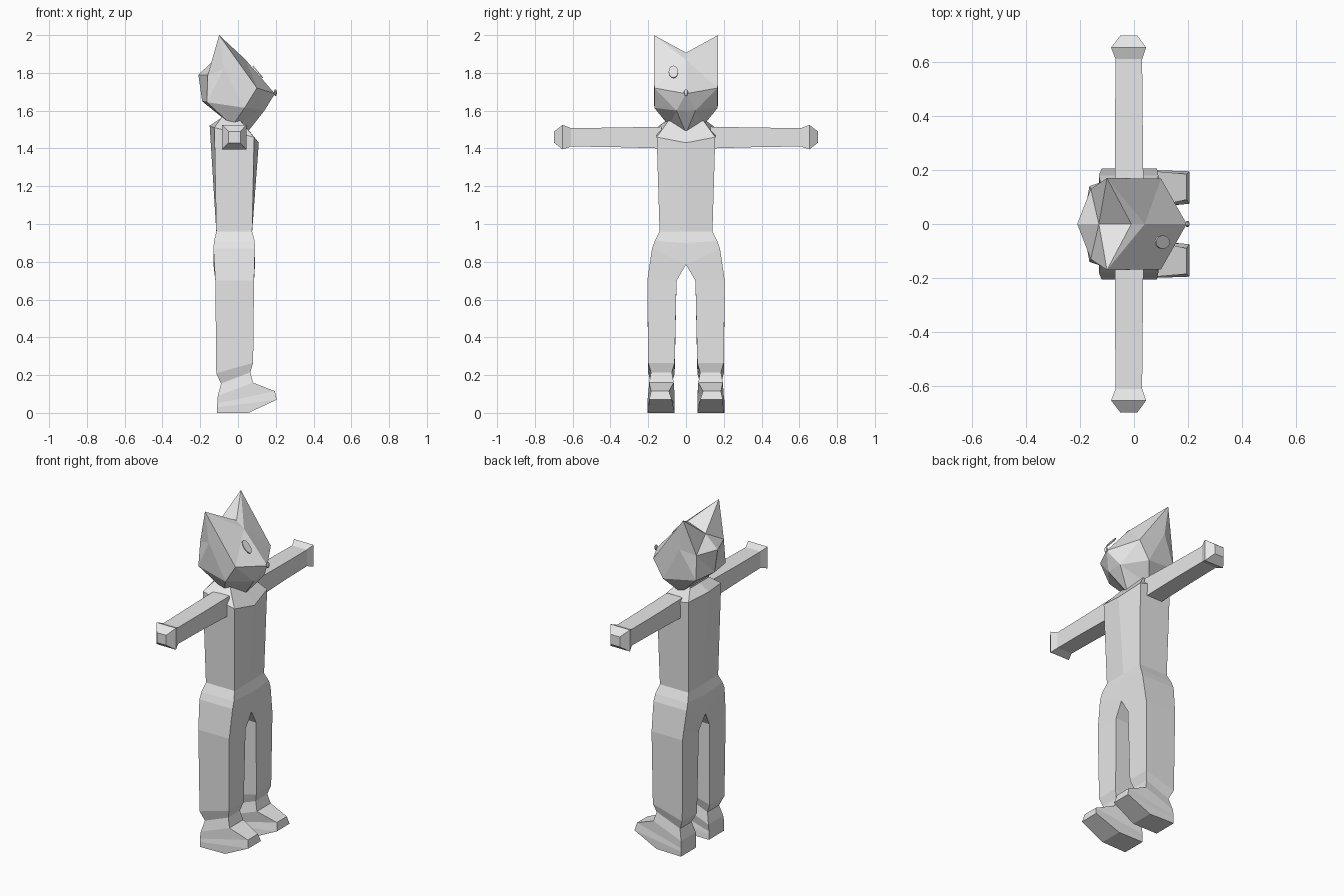
import bpy, bmesh, math
from mathutils import Vector, Matrix

if "Cube" in bpy.data.objects:
    bpy.data.objects.remove(bpy.data.objects["Cube"])

grey = bpy.data.materials.new("light_grey")
grey.diffuse_color = (0.8, 0.8, 0.8, 1)
grey.use_nodes = True
grey.node_tree.nodes["Principled BSDF"].inputs["Base Color"].default_value = grey.diffuse_color


def finish(name, bm):
    bmesh.ops.remove_doubles(bm, verts=bm.verts, dist=0.0005)
    bmesh.ops.recalc_face_normals(bm, faces=bm.faces)
    me = bpy.data.meshes.new(name)
    bm.to_mesh(me)
    bm.free()
    me.materials.append(grey)
    ob = bpy.data.objects.new(name, me)
    bpy.context.collection.objects.link(ob)
    return ob


def add_face(bm, pts):
    """Add one polygon and its mirror image across y = 0."""
    bm.faces.new([bm.verts.new(p) for p in pts])
    if any(abs(p[1]) > 1e-6 for p in pts):
        bm.faces.new([bm.verts.new((x, -y, z)) for x, y, z in reversed(pts)])


def loft(bm, rings, closed=True, cap_start=False, cap_end=False):
    """Skin four-cornered rings, mirrored; open lofts leave out the y = 0 side."""
    for a, b in zip(rings, rings[1:]):
        for i in range(4 if closed else 3):
            j = (i + 1) % 4
            add_face(bm, [a[i], a[j], b[j], b[i]])
    if cap_start:
        add_face(bm, rings[0])
    if cap_end:
        add_face(bm, rings[-1])


def leg_ring(xb, zb, xf, zf, yi, yo, fi=None, fo=None):
    fi, fo = fi or yi, fo or yo
    return [(xb, yi, zb), (xb, yo, zb), (xf, fo, zf), (xf, fi, zf)]


# Body: neck, six-sided chest, waist and pelvis
bm = bmesh.new()
pelvis = [(-.13, 0, .785), (-.13, .18, .87), (.09, .18, .87), (.09, 0, .785)]
torso = [
    [(-.10, 0, 1.62), (-.10, .07, 1.62), (.0, .07, 1.62), (.0, 0, 1.62)],
    [(-.09, 0, 1.56), (-.09, .09, 1.56), (.01, .09, 1.55), (.03, 0, 1.53)],
    [(-.15, 0, 1.52), (-.125, .155, 1.51), (.085, .155, 1.46), (.11, 0, 1.43)],
    [(-.115, 0, .96), (-.115, .14, .96), (.075, .14, .96), (.075, 0, .96)],
    [(-.127, 0, .90), (-.127, .165, .91), (.088, .165, .91), (.088, 0, .90)],
    pelvis,
]
loft(bm, torso, closed=False, cap_start=True)

# Legs running down into the wedge-shaped feet
legs = [
    pelvis,
    leg_ring(-.12, .70, .085, .70, .05, .205),
    leg_ring(-.115, .21, .08, .265, .06, .20),
    leg_ring(-.09, .155, .065, .215, .075, .185),
    leg_ring(-.107, .09, .08, .16, .06, .20, .065, .195),
    leg_ring(-.11, .05, .195, .115, .06, .205, .09, .185),
    leg_ring(-.11, .03, .205, .07, .06, .205, .075, .195),
    leg_ring(-.11, 0, .055, 0, .06, .205, .06, .20),
]
loft(bm, legs, cap_end=True)
finish("body_and_legs", bm)

# Arms held straight out, with flared hands
bm = bmesh.new()
arms = [[(xb, y, zb), (xf, y, zb), (xf, y, zt), (xb, y, zt)] for y, xb, xf, zb, zt in (
    (.13, -.07, .035, 1.40, 1.515),
    (.40, -.07, .032, 1.408, 1.51),
    (.61, -.068, .03, 1.41, 1.508),
    (.653, -.085, .045, 1.395, 1.525),
    (.698, -.05, .012, 1.43, 1.49))]
loft(bm, arms, cap_start=True, cap_end=True)
finish("arms", bm)

# Head: pointed ears, slanted face and short muzzle
P = {
    'ear': (-.10, .17, 2.0), 'notch': (-.01, 0, 1.907), 'brow': (.04, 0, 1.87),
    'nape': (-.13, 0, 1.865), 'back': (-.21, 0, 1.79), 'low': (-.19, 0, 1.65),
    'nose': (.195, 0, 1.69), 'cheek': (.10, .168, 1.72), 'jaw': (.035, .168, 1.615),
    'lip': (.14, .05, 1.60), 'chin': (.045, 0, 1.48), 'side': (-.075, .17, 1.82),
    'rear': (-.16, .13, 1.79), 'under': (-.165, .14, 1.645), 'throat': (-.03, .09, 1.52),
}
bm = bmesh.new()
for f in ("ear notch brow", "ear nape notch", "ear brow cheek", "brow nose cheek",
          "cheek nose lip", "cheek lip jaw", "lip jaw throat", "lip throat chin",
          "ear cheek side", "cheek jaw side", "side jaw under", "ear side rear",
          "side under rear", "ear rear nape", "rear nape back", "rear back low",
          "rear low under", "under low throat", "jaw under throat"):
    add_face(bm, [P[k] for k in f.split()])


def flip(k):
    x, y, z = P[k]
    return (x, -y, z)


# Faces that straddle the middle of the muzzle and throat
for mid, side in (('nose', 'lip'), ('chin', 'lip'), ('chin', 'throat'), ('low', 'throat')):
    bm.faces.new([bm.verts.new(p) for p in (P[mid], P[side], flip(side))])
finish("head", bm)

# Single oval eye, a thin plate in front of the face
bm = bmesh.new()
bmesh.ops.create_cone(bm, cap_ends=True, segments=12, radius1=1, radius2=1, depth=1)
tilt = Vector((.77, 0, .63)).to_track_quat('Z', 'Y').to_matrix().to_4x4()
size = Matrix.Diagonal((.025, .041, .006, 1))
bm.transform(Matrix.Translation((.105, -.067, 1.805)) @ tilt @ size)
finish("eye", bm)

# Nose tip
bm = bmesh.new()
bmesh.ops.create_uvsphere(bm, u_segments=8, v_segments=6, radius=1)
bm.transform(Matrix.Translation((.198, 0, 1.695)) @ Matrix.Diagonal((.008, .012, .018, 1)))
finish("nose_tip", bm)
